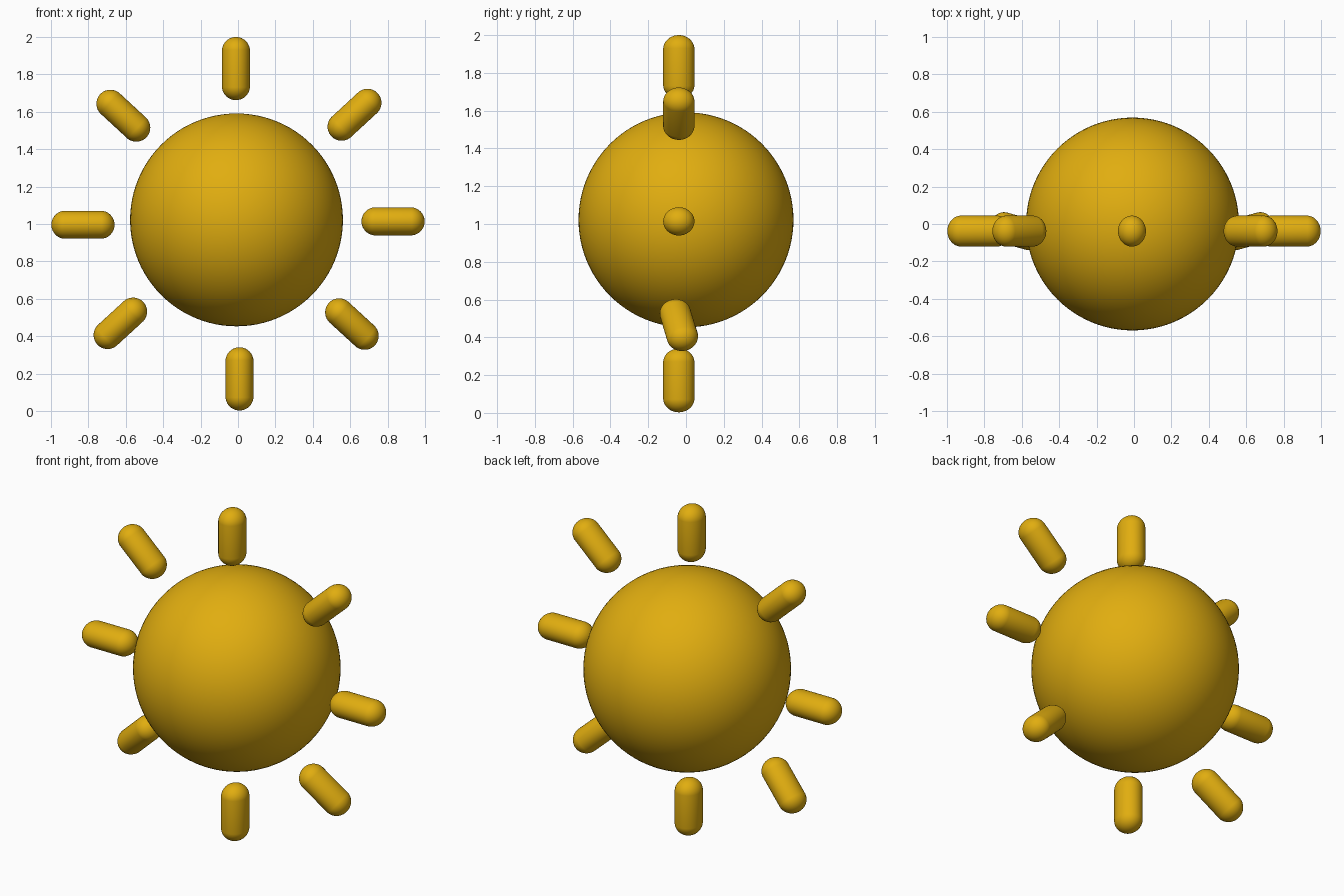
import bpy, bmesh
from mathutils import Vector, Matrix

if "Cube" in bpy.data.objects:
    bpy.data.objects.remove(bpy.data.objects["Cube"])

gold = bpy.data.materials.new("sun_yellow")
gold.diffuse_color = (0.75, 0.42, 0.005, 1)
gold.use_nodes = True
gold.node_tree.nodes["Principled BSDF"].inputs["Base Color"].default_value = gold.diffuse_color


def finish(name, bm):
    mesh = bpy.data.meshes.new(name)
    for f in bm.faces:
        f.smooth = True
    bm.to_mesh(mesh)
    bm.free()
    mesh.materials.append(gold)
    bpy.context.collection.objects.link(bpy.data.objects.new(name, mesh))


def ray(name, center, direction):
    """Capsule, slightly deeper in y than it is wide."""
    rx, ry, half = 0.075, 0.083, 0.169
    bm = bmesh.new()
    bmesh.ops.create_uvsphere(bm, u_segments=40, v_segments=21, radius=1)
    for v in bm.verts:
        shift = (half - rx) * (1 if v.co.z > 0 else -1)
        v.co = (v.co.x * rx, v.co.y * ry, v.co.z * rx + shift)
    # local z follows the ray, local y stays close to world y
    z = Vector(direction).normalized()
    x = Vector((0, 1, 0)).cross(z).normalized()
    y = z.cross(x)
    rot = Matrix((x, y, z)).transposed().to_4x4()
    bm.transform(Matrix.Translation(center) @ rot)
    finish(name, bm)


# round body
bm = bmesh.new()
bmesh.ops.create_uvsphere(bm, u_segments=96, v_segments=48, radius=0.569)
bm.transform(Matrix.Translation((-0.008, 0, 1.022)))
finish("sun_body", bm)

# eight rays; the two lower diagonal ones lean backward at the outer end
Y = -0.038
ray("ray_top", (-0.011, Y, 1.831), (0, 0, 1))
ray("ray_bottom", (0.008, Y, 0.172), (0, 0, -1))
ray("ray_right", (0.829, Y, 1.014), (1, 0, 0))
ray("ray_left", (-0.829, Y, 0.996), (-1, 0, 0))
ray("ray_upper_right", (0.623, Y, 1.584), (0.735, 0, 0.678))
ray("ray_upper_left", (-0.613, Y, 1.579), (-0.735, 0, 0.678))
ray("ray_lower_right", (0.609, Y, 0.465), (0.73, 0.2, -0.67))
ray("ray_lower_left", (-0.629, Y, 0.469), (-0.73, 0.2, -0.67))
